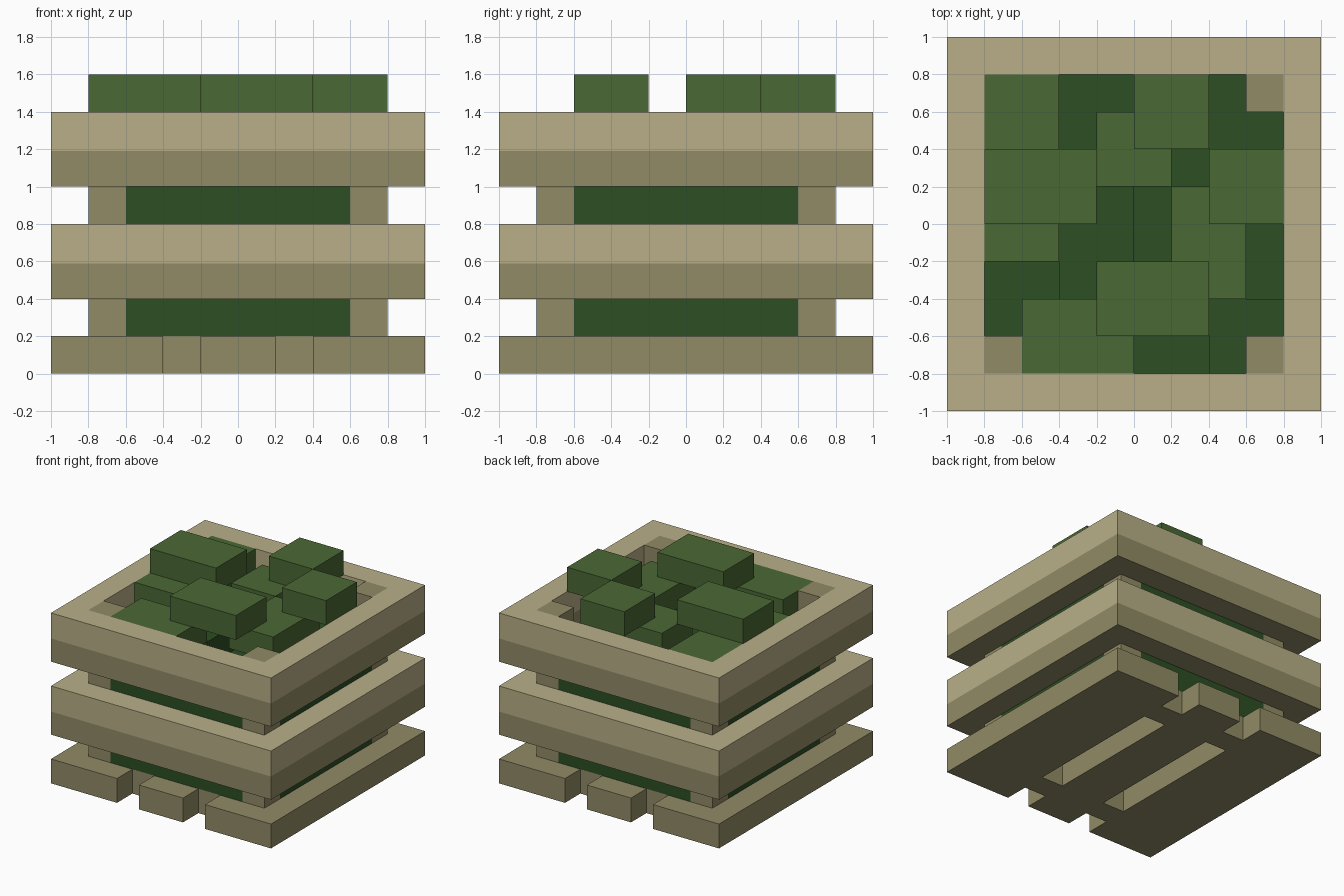
import bpy, bmesh
from mathutils import Vector, Matrix

cube = bpy.data.objects.get("Cube")
if cube:
    bpy.data.objects.remove(cube, do_unlink=True)


def material(name, rgb):
    """Flat material from 0-255 display colour, stored linear."""
    lin = [((c / 255 + 0.055) / 1.055) ** 2.4 for c in rgb] + [1]
    m = bpy.data.materials.new(name)
    m.use_nodes = True
    m.diffuse_color = lin
    m.node_tree.nodes["Principled BSDF"].inputs["Base Color"].default_value = lin
    return m


LIGHT_WOOD = material("light_wood", (184, 175, 136))
DARK_WOOD = material("dark_wood", (145, 139, 102))
LIGHT_LEAF = material("light_leaf", (74, 104, 53))
DARK_LEAF = material("dark_leaf", (44, 78, 35))


def finish(bm, name, *mats):
    bmesh.ops.recalc_face_normals(bm, faces=bm.faces)
    me = bpy.data.meshes.new(name)
    bm.to_mesh(me)
    bm.free()
    for m in mats:
        me.materials.append(m)
    ob = bpy.data.objects.new(name, me)
    bpy.context.collection.objects.link(ob)
    return ob


def box(name, x0, x1, y0, y1, z0, z1, mat):
    bm = bmesh.new()
    bmesh.ops.create_cube(bm, size=1)
    size = Matrix.Diagonal((x1 - x0, y1 - y0, z1 - z0, 1))
    mid = Vector((x0 + x1, y0 + y1, z0 + z1)) / 2
    bm.transform(Matrix.Translation(mid) @ size)
    return finish(bm, name, mat)


def plate(keep, z0, z1):
    """Extrude the cells of a ten by ten grid that pass the keep rule."""
    bm = bmesh.new()
    bmesh.ops.create_grid(bm, x_segments=10, y_segments=10, size=1)
    drop = [f for f in bm.faces
            if not keep(abs(f.calc_center_median().x), abs(f.calc_center_median().y))]
    bmesh.ops.delete(bm, geom=drop, context='FACES')
    bmesh.ops.translate(bm, verts=bm.verts, vec=(0, 0, z0))
    res = bmesh.ops.extrude_face_region(bm, geom=bm.faces[:], use_keep_orig=True)
    top = [v for v in res["geom"] if isinstance(v, bmesh.types.BMVert)]
    bmesh.ops.translate(bm, verts=top, vec=(0, 0, z1 - z0))
    return bm


# Slatted base: two slots, bridged near the front and back
base = plate(lambda x, y: not 0.2 < x < 0.4 or 0.6 < y < 0.8, 0, 0.2)
finish(base, "slatted_base", DARK_WOOD)

# Dark leafy core filling the crate between the corner posts
core = plate(lambda x, y: x < 0.8 and y < 0.8 and not (x > 0.6 and y > 0.6), 0.2, 1.0)
finish(core, "leaf_core", DARK_LEAF)

# Corner posts; the back right one is capped by leaves
for side, sx in (("right", -0.7), ("left", 0.7)):
    for end, sy in (("front", -0.7), ("back", 0.7)):
        top = 1.2 if sx < 0 < sy else 1.4
        box(f"{end}_{side}_post", sx - 0.1, sx + 0.1, sy - 0.1, sy + 0.1, 0.2, top, DARK_WOOD)

# Plank rings, dark below and light above
for name, z in (("lower_ring", 0.4), ("upper_ring", 1.0)):
    bm = plate(lambda x, y: x > 0.8 or y > 0.8, z, z + 0.4)
    split = z + 0.19
    bmesh.ops.bisect_plane(bm, geom=bm.verts[:] + bm.edges[:] + bm.faces[:],
                           plane_co=(0, 0, split), plane_no=(0, 0, 1))
    for f in bm.faces:
        f.material_index = 1 if f.calc_center_median().z < split else 0
    finish(bm, name, LIGHT_WOOD, DARK_WOOD)

# Leaf blocks in three layers: x range, y range
layers = (
    ("low_leaf", 1.0, DARK_LEAF, (
        (-0.4, 0, -0.4, 0.2), (0.4, 0.6, -0.8, -0.4), (0.6, 0.8, -0.6, -0.4))),
    ("middle_leaf", 1.2, LIGHT_LEAF, (
        (-0.8, -0.4, 0.4, 0.8), (-0.2, 0.2, 0.2, 0.6), (0.2, 0.6, -0.4, 0.2),
        (-0.8, -0.4, -0.2, 0.2), (-0.6, 0, -0.8, -0.4))),
    ("top_leaf", 1.4, LIGHT_LEAF, (
        (-0.8, -0.2, 0, 0.4), (0, 0.4, 0.4, 0.8), (0.4, 0.8, 0, 0.4),
        (-0.2, 0.4, -0.6, -0.2))),
)
for name, z, mat, blocks in layers:
    for i, b in enumerate(blocks):
        box(f"{name}_{i + 1}", *b, z, z + 0.2, mat)
